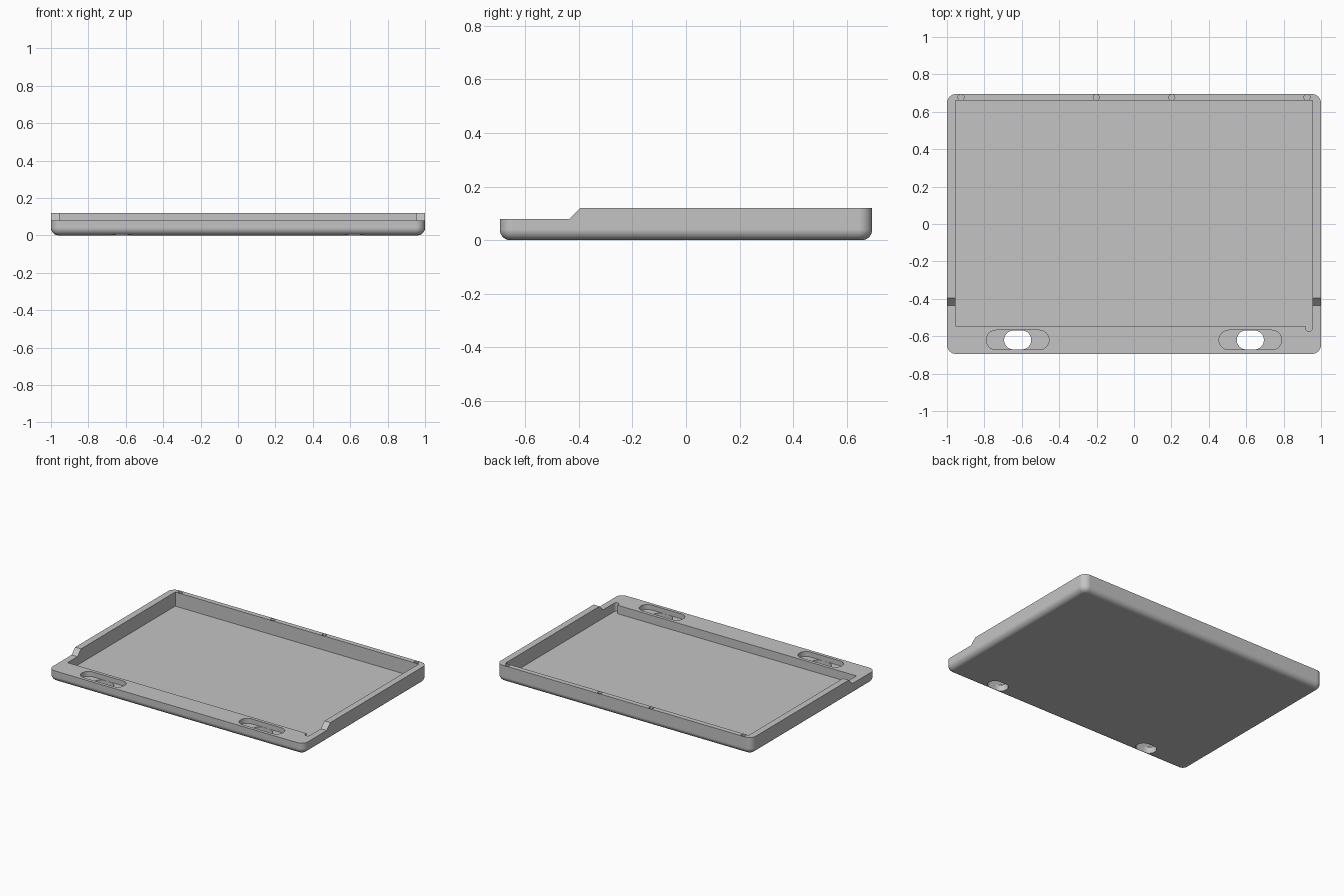
import bpy
import bmesh
from math import cos, sin, pi, radians

cube = bpy.data.objects.get("Cube")
if cube:
    bpy.data.objects.remove(cube, do_unlink=True)

WIDTH, DEPTH, HEIGHT = 2.0, 1.39, 0.12
LIP, FLOOR = 0.08, 0.02
CORNER, FILLET = 0.05, 0.04

grey = bpy.data.materials.new("light grey plastic")
grey.use_nodes = True
colour = (0.55, 0.55, 0.55, 1)
grey.diffuse_color = colour
grey.node_tree.nodes["Principled BSDF"].inputs["Base Color"].default_value = colour


def outline(cx, cy, w, d, r, steps=10):
    """Counter-clockwise rounded rectangle; r = 0 gives square corners."""
    pts = []
    for k, (sx, sy) in enumerate([(1, 1), (-1, 1), (-1, -1), (1, -1)]):
        x, y = cx + sx * (w / 2 - r), cy + sy * (d / 2 - r)
        if r == 0:
            pts.append((x, y))
            continue
        for i in range(steps + 1):
            a = (k + i / steps) * pi / 2
            p = (x + r * cos(a), y + r * sin(a))
            if not pts or abs(p[0] - pts[-1][0]) + abs(p[1] - pts[-1][1]) > 1e-5:
                pts.append(p)
    if abs(pts[0][0] - pts[-1][0]) + abs(pts[0][1] - pts[-1][1]) < 1e-5:
        pts.pop()
    return pts


def loft(name, rings):
    """Closed solid through rings of 3D points."""
    bm = bmesh.new()
    loops = [[bm.verts.new(p) for p in ring] for ring in rings]
    n = len(loops[0])
    for a, b in zip(loops, loops[1:]):
        for i in range(n):
            j = (i + 1) % n
            bm.faces.new((a[i], a[j], b[j], b[i]))
    bm.faces.new(loops[0][::-1])
    bm.faces.new(loops[-1])
    bmesh.ops.recalc_face_normals(bm, faces=bm.faces)
    mesh = bpy.data.meshes.new(name)
    bm.to_mesh(mesh)
    bm.free()
    mesh.materials.append(grey)
    obj = bpy.data.objects.new(name, mesh)
    bpy.context.collection.objects.link(obj)
    return obj


cutters = []


def cut_column(name, cx, cy, w, d, r, z0, z1):
    pts = outline(cx, cy, w, d, r)
    cutters.append(loft(name, [[(x, y, z) for x, y in pts] for z in (z0, z1)]))


# Tray body: rounded corners with a rolled bottom edge
rings = []
for i in range(11):
    a = i / 10 * pi / 2
    inset = FILLET * (1 - sin(a))
    pts = outline(0, 0, WIDTH - 2 * inset, DEPTH - 2 * inset, CORNER - inset)
    rings.append([(x, y, FILLET * (1 - cos(a))) for x, y in pts])
rings.append([(x, y, HEIGHT) for x, y in outline(0, 0, WIDTH, DEPTH, CORNER)])
tray = loft("tray", rings)

# Lowered front with sloped shoulders
side = [(-1, LIP), (-0.435, LIP), (-0.395, HEIGHT), (-0.395, 0.3), (-1, 0.3)]
cutters.append(loft("front_step_cutter", [[(x, y, z) for y, z in side] for x in (-1.2, 1.2)]))

# Main recess and its small corner relief
cut_column("recess_cutter", 0, 0.0575, 1.908, 1.205, 0, FLOOR, 0.3)
cut_column("relief_cutter", 0.936, -0.55, 0.036, 0.05, 0.018, FLOOR, 0.3)

# Front slots, each with a through hole
for x in (-0.622, 0.622):
    cut_column("slot_cutter", x, -0.62, 0.335, 0.104, 0.052, 0.045, 0.3)
    cut_column("hole_cutter", x, -0.62, 0.145, 0.102, 0.051, -0.1, 0.3)

# Pin sockets along the back rim
for x in (-0.925, -0.202, 0.202, 0.925):
    cut_column("socket_cutter", x, 0.677, 0.032, 0.032, 0.016, 0.09, 0.3)

for c in cutters:
    c.hide_render = True
    mod = tray.modifiers.new(c.name, 'BOOLEAN')
    mod.operation = 'DIFFERENCE'
    mod.solver = 'EXACT'
    mod.object = c

# Bake the cuts and drop the cutters
bpy.context.view_layer.update()
graph = bpy.context.evaluated_depsgraph_get()
result = bpy.data.meshes.new_from_object(tray.evaluated_get(graph))
tray.modifiers.clear()
tray.data = result
result.materials.clear()
result.materials.append(grey)
for poly in result.polygons:
    poly.material_index = 0
for c in cutters:
    bpy.data.objects.remove(c, do_unlink=True)

# Smooth the rounded edges, keep the cuts crisp
bpy.ops.object.select_all(action='DESELECT')
tray.select_set(True)
bpy.context.view_layer.objects.active = tray
bpy.ops.object.shade_smooth_by_angle(angle=radians(30))
weighted = tray.modifiers.new("weighted_normals", 'WEIGHTED_NORMAL')
weighted.keep_sharp = True
